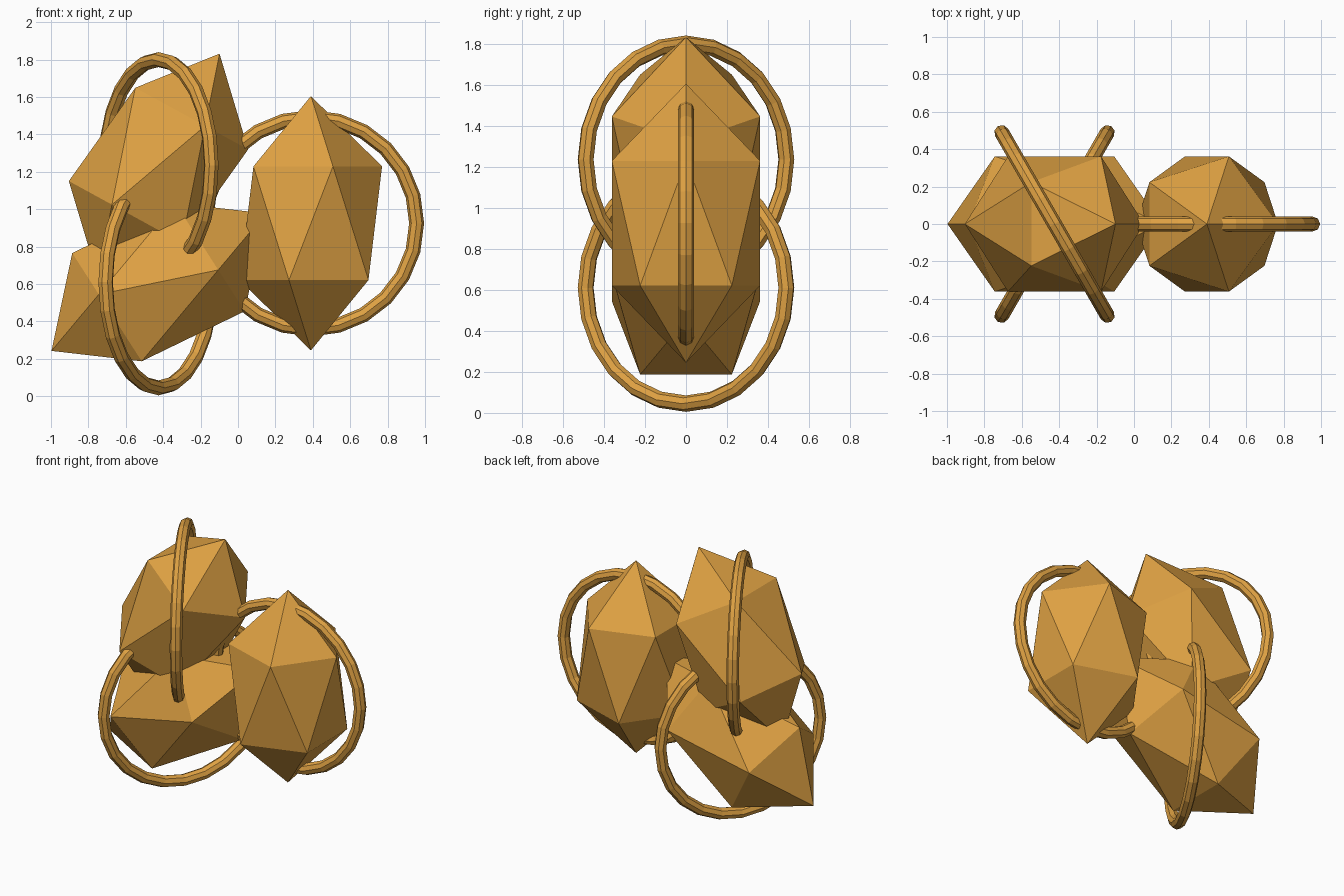
import bpy
from math import radians

cube = bpy.data.objects.get("Cube")
if cube:
    bpy.data.objects.remove(cube, do_unlink=True)

GEM_RADIUS = 0.425
GEM_STRETCH = 1.6
RING_RADIUS = 0.565
TUBE_RADIUS = 0.04


def make_material(name, rgb):
    mat = bpy.data.materials.new(name)
    mat.use_nodes = True
    color = (*rgb, 1)
    mat.diffuse_color = color
    mat.node_tree.nodes["Principled BSDF"].inputs["Base Color"].default_value = color
    return mat


amber = make_material("amber", (0.74, 0.36, 0.056))


def finish(name):
    obj = bpy.context.object
    obj.name = name
    obj.data.materials.append(amber)
    return obj


def add_gem(name, location, tilt):
    """Stretched twenty-sided gem leaning toward +x."""
    bpy.ops.mesh.primitive_ico_sphere_add(
        subdivisions=1, radius=GEM_RADIUS, location=location, rotation=(0, tilt, 0))
    gem = finish(name)
    gem.scale.z = GEM_STRETCH


def add_ring(name, location, turn):
    """Upright faceted ring turned about the vertical axis."""
    bpy.ops.mesh.primitive_torus_add(
        major_radius=RING_RADIUS, minor_radius=TUBE_RADIUS,
        major_segments=24, minor_segments=8,
        location=location, rotation=(radians(90), 0, radians(turn)))
    finish(name)


# Each gem shares its centre with one ring
parts = [
    ("left", (0.39, 0, 0.925), 0.0, 0),
    ("upper", (-0.425, 0, 1.235), 0.5, -60),
    ("lower", (-0.425, 0, 0.61), 1.0, 60),
]
for side, centre, tilt, turn in parts:
    add_gem(side + "_gem", centre, tilt)
    add_ring(side + "_ring", centre, turn)
